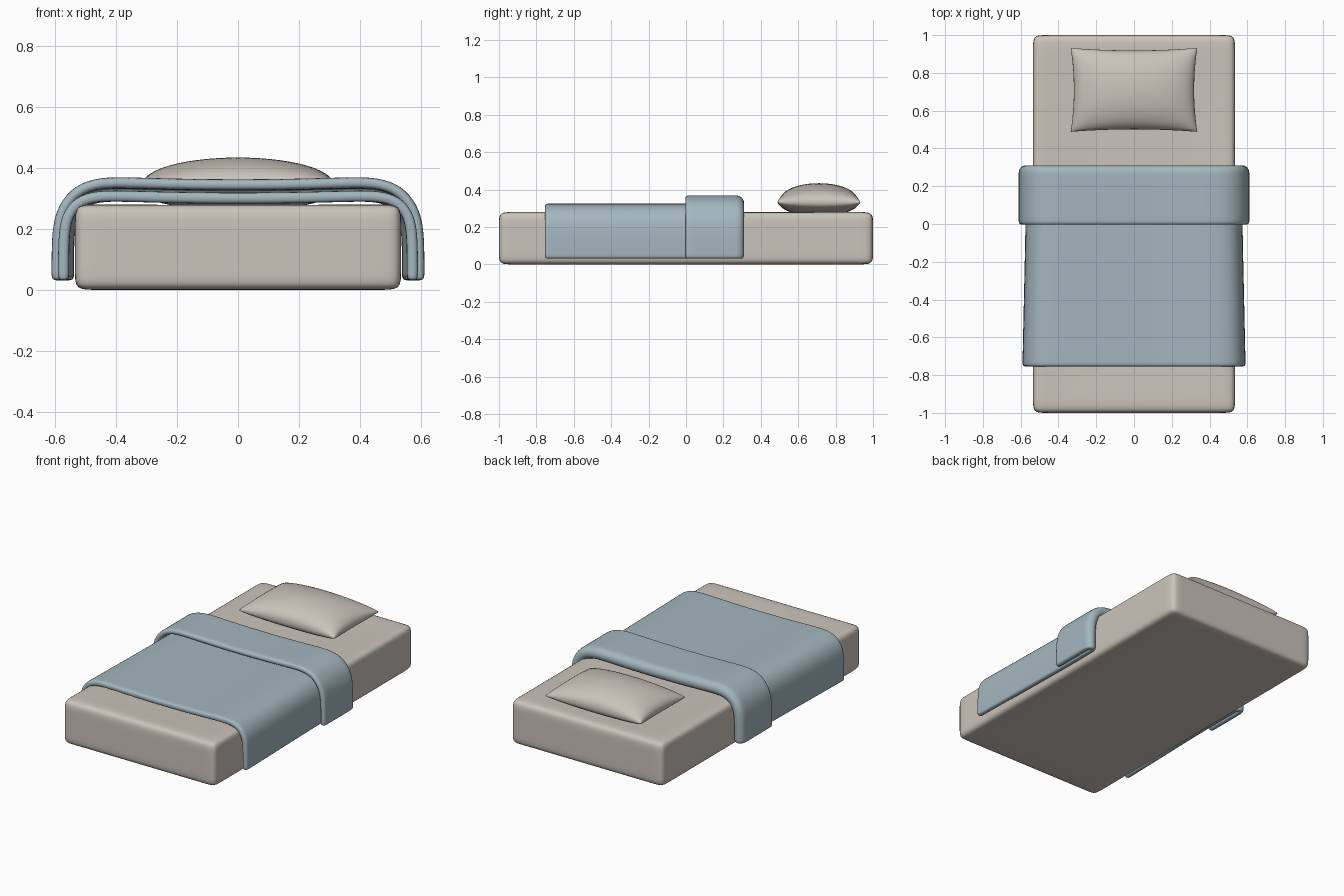
import bpy, bmesh, math
from mathutils import Vector

if "Cube" in bpy.data.objects:
    bpy.data.objects.remove(bpy.data.objects["Cube"])


def material(name, col):
    m = bpy.data.materials.new(name)
    m.diffuse_color = (*col, 1)
    m.use_nodes = True
    m.node_tree.nodes["Principled BSDF"].inputs["Base Color"].default_value = m.diffuse_color
    return m


cream = material("cream linen", (0.60, 0.55, 0.49))
blue = material("soft blue wool", (0.37, 0.47, 0.52))


def finish(bm, name, mat, sub=0, thick=0):
    bmesh.ops.recalc_face_normals(bm, faces=bm.faces)
    for f in bm.faces:
        f.smooth = True
    me = bpy.data.meshes.new(name)
    bm.to_mesh(me)
    bm.free()
    me.materials.append(mat)
    ob = bpy.data.objects.new(name, me)
    bpy.context.collection.objects.link(ob)
    if thick:
        s = ob.modifiers.new("thickness", 'SOLIDIFY')
        s.thickness = thick
        s.offset = 0
    if sub:
        s = ob.modifiers.new("soften", 'SUBSURF')
        s.levels = s.render_levels = sub
    return ob


def grid(bm, rows):
    vs = [[bm.verts.new(p) for p in r] for r in rows]
    for a, b in zip(vs, vs[1:]):
        for i in range(len(a) - 1):
            bm.faces.new((a[i], a[i + 1], b[i + 1], b[i]))


# Mattress: box with support loops, softened, slightly sunken top
bm = bmesh.new()
bmesh.ops.create_cube(bm, size=1)
for v in bm.verts:
    v.co = Vector((v.co.x * 1.07, v.co.y * 2, (v.co.z + 0.5) * 0.28))
cuts = [(0, s) for s in (-0.47, -0.3, 0.3, 0.47)]
cuts += [(1, s) for s in (-0.93, -0.7, 0, 0.7, 0.93)]
cuts += [(2, s) for s in (0.055, 0.22)]
for axis, s in cuts:
    co, no = Vector((0, 0, 0)), Vector((0, 0, 0))
    co[axis], no[axis] = s, 1
    bmesh.ops.bisect_plane(bm, geom=bm.verts[:] + bm.edges[:] + bm.faces[:],
                           plane_co=co, plane_no=no)
for v in bm.verts:
    if v.co.z > 0.27 and abs(v.co.x) < 0.4 and abs(v.co.y) < 0.8:
        v.co.z -= 0.013
finish(bm, "mattress", cream, 2)

# Blanket: one sheet draped over the sides and folded back on itself
half = [(0.556, 0.03), (0.556, 0.055), (0.556, 0.13), (0.553, 0.2), (0.541, 0.25),
        (0.507, 0.291), (0.45, 0.307), (0.38, 0.308), (0.2, 0.302)]
section = [(-x, z) for x, z in half] + [(0, 0.3)] + [(x, z) for x, z in reversed(half)]
normals = []
for i in range(len(section)):
    a, b = section[max(i - 1, 0)], section[min(i + 1, len(section) - 1)]
    dx, dz = b[0] - a[0], b[1] - a[1]
    l = math.hypot(dx, dz)
    normals.append((-dz / l, dx / l))
gap = 0.044
path = [(y, 0) for y in (-0.755, -0.73, -0.6, -0.3, 0, 0.15, 0.25)]
path += [(0.27 + 0.024 * math.sin(t), gap / 2 * (1 - math.cos(t)))
         for t in (math.pi * k / 6 for k in range(7))]
path += [(y, gap) for y in (0.24, 0.15, 0.03, -0.005)]
rows = []
for y, d in path:
    flare = 1 + 0.03 * max(0, -y) / 0.75
    rows.append([(x * flare + n[0] * d * 0.85, y, z + n[1] * d)
                 for (x, z), n in zip(section, normals)])
bm = bmesh.new()
grid(bm, rows)
finish(bm, "blanket", blue, 2, 0.036)

# Pillow: two bulged sheets joined at a pincushion outline
N = 28
ts = [math.sin(math.pi / 2 * (2 * i / N - 1)) for i in range(N + 1)]
bm = bmesh.new()
for top in (True, False):
    rows = []
    for v in ts:
        row = []
        for u in ts:
            f = max(0, (1 - u * u) * (1 - v * v))
            x = 0.335 * u * (1 - 0.05 * (1 - v * v))
            y = 0.71 + 0.222 * v * (1 - 0.06 * (1 - u * u))
            z = 0.332 + 0.102 * f ** 0.43 if top else max(0.268, 0.332 - 0.07 * f ** 0.4)
            row.append((x, y, z))
        rows.append(row)
    grid(bm, rows)
bmesh.ops.remove_doubles(bm, verts=bm.verts, dist=0.0002)
finish(bm, "pillow", cream)
